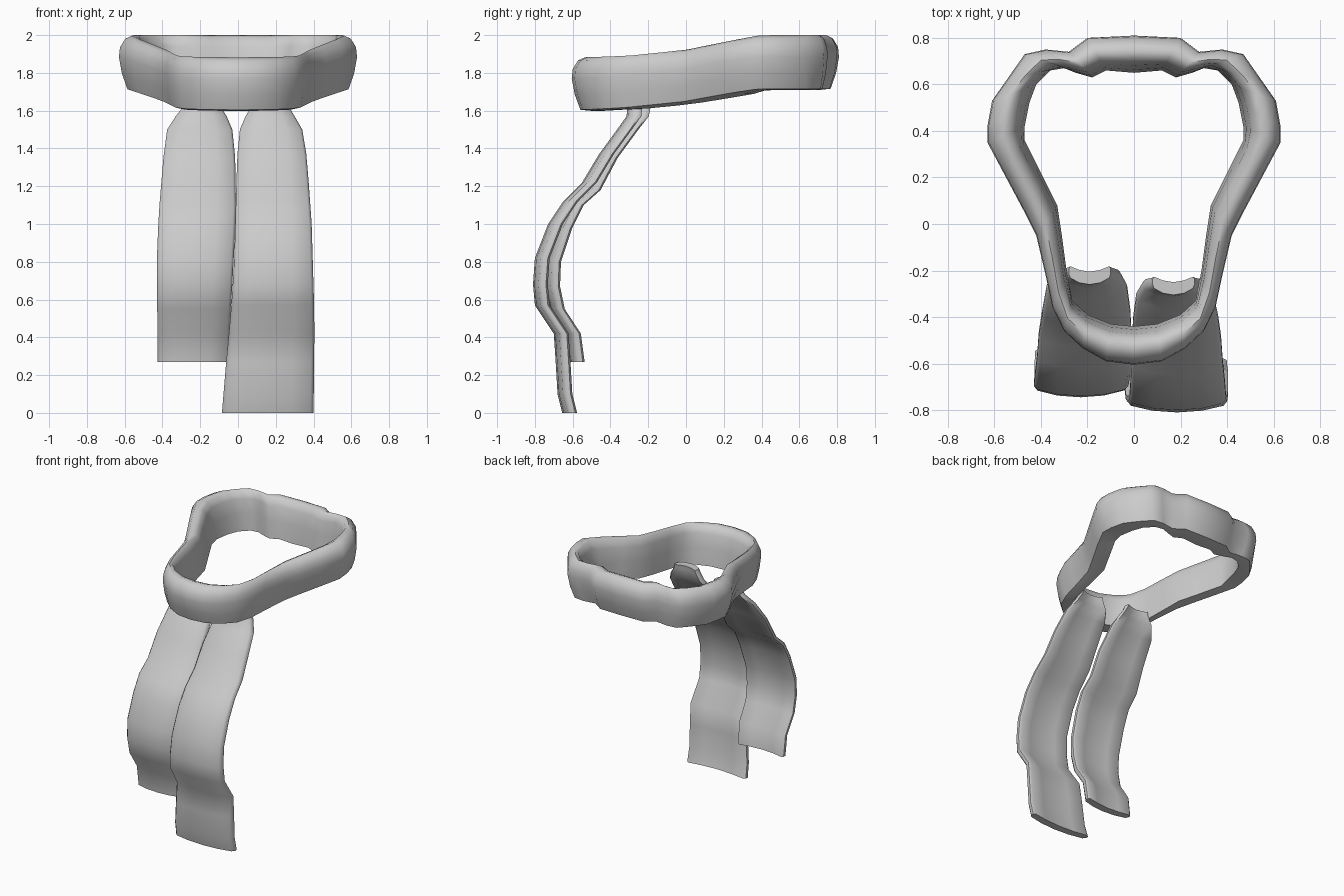
import bpy, bmesh

cube = bpy.data.objects.get("Cube")
if cube:
    bpy.data.objects.remove(cube)

GREY = (0.6, 0.6, 0.6, 1)
fabric = bpy.data.materials.new("grey_fabric")
fabric.use_nodes = True
fabric.diffuse_color = GREY
fabric.node_tree.nodes["Principled BSDF"].inputs["Base Color"].default_value = GREY


def interp(table, t):
    """Piecewise linear lookup in a list of (key, value) pairs."""
    for (a, va), (b, vb) in zip(table, table[1:]):
        if t <= b:
            return va + (vb - va) * max(0, (t - a) / (b - a))
    return table[-1][1]


def loft(name, rings, closed):
    """Skin a list of closed cross-sections, joined end to end or capped."""
    bm = bmesh.new()
    loops = [[bm.verts.new(p) for p in ring] for ring in rings]
    pairs = list(zip(loops, loops[1:]))
    if closed:
        pairs.append((loops[-1], loops[0]))
    else:
        bm.faces.new(loops[0])
        bm.faces.new(loops[-1])
    n = len(loops[0])
    for a, b in pairs:
        for i in range(n):
            j = (i + 1) % n
            bm.faces.new((a[i], a[j], b[j], b[i]))
    bmesh.ops.recalc_face_normals(bm, faces=bm.faces)
    mesh = bpy.data.meshes.new(name)
    bm.to_mesh(mesh)
    bm.free()
    mesh.materials.append(fabric)
    obj = bpy.data.objects.new(name, mesh)
    bpy.context.collection.objects.link(obj)
    bpy.ops.object.select_all(action='DESELECT')
    obj.select_set(True)
    bpy.context.view_layer.objects.active = obj
    bpy.ops.object.shade_smooth_by_angle(angle=0.9)
    return obj


# Neck band: half plan outline, front to back, as outer and inner edge
outer = [(0, -.605), (.12, -.59), (.22, -.535), (.30, -.46), (.35, -.36), (.38, -.22),
         (.42, -.05), (.47, .05), (.55, .20), (.63, .35), (.63, .42), (.61, .53),
         (.54, .63), (.47, .73), (.38, .75), (.28, .74), (.20, .80), (0, .81)]
inner = [(0, -.44), (.10, -.43), (.20, -.39), (.265, -.33), (.29, -.20), (.31, -.05),
         (.33, .08), (.39, .20), (.47, .36), (.47, .42), (.45, .52), (.42, .60),
         (.36, .66), (.30, .67), (.25, .65), (.18, .63), (.12, .66), (0, .65)]
bottom = [(-.6, 1.595), (-.3, 1.61), (0, 1.64), (.4, 1.71)]
top = [(-.6, 1.88), (-.3, 1.89), (0, 1.92), (.4, 2.0)]
# Cross-section: across from inner (0) to outer (1), and up from bottom (0) to top (1)
section = [(0, 0), (.08, .45), (.2, .8), (.36, .96), (.58, 1), (.8, .94),
           (.97, .78), (1, .6), (.9, .3), (.72, .02), (.36, 0)]


def band_section(o, i, side):
    y = (o[1] + i[1]) / 2
    lo, hi = interp(bottom, y), interp(top, y)
    return [(side * (i[0] + (o[0] - i[0]) * u), i[1] + (o[1] - i[1]) * u,
             lo + (hi - lo) * v) for u, v in section]


half = list(zip(outer, inner))
loft("neck_band", [band_section(o, i, 1) for o, i in half]
     + [band_section(o, i, -1) for o, i in half[-2:0:-1]], True)


# Hanging tails: front line (z, y) and side edges (z, x)
def tail(name, front, left_edge, right_edge, thick=.055, bow=.03):
    rings = []
    for z, y in front:
        a, b = interp(left_edge, z), interp(right_edge, z)
        mid, w = (a + b) / 2, (b - a) / 2
        face = [(-1, .3), (-.93, .05), (-.5, 0), (0, 0), (.5, 0), (.93, .05), (1, .3)]
        ring = [(mid + w * u, y + bow * u * u + thick * d, z) for u, d in face]
        ring += [(mid + w * u, y + bow * u * u + thick * (1 - d), z)
                 for u, d in reversed(face)]
        rings.append(ring)
    return loft(name, rings, False)


tail("left_long_tail",
     [(0, -.655), (.1, -.68), (.27, -.69), (.42, -.70), (.57, -.80), (.68, -.81),
      (.82, -.80), (1, -.73), (1.12, -.65), (1.22, -.55), (1.37, -.46),
      (1.5, -.365), (1.57, -.315), (1.62, -.31), (1.65, -.305)],
     [(0, -.085), (.3, -.06), (.5, -.04), (.8, -.02), (1.35, -.005), (1.5, .01),
      (1.57, .04), (1.62, .07), (1.65, .08)],
     [(0, .40), (.5, .405), (1, .39), (1.35, .365), (1.5, .34), (1.57, .30),
      (1.62, .27), (1.65, .26)])
tail("right_short_tail",
     [(.27, -.615), (.42, -.635), (.55, -.72), (.67, -.745), (.8, -.74), (.98, -.68),
      (1.1, -.62), (1.18, -.53), (1.35, -.44), (1.5, -.33), (1.57, -.275),
      (1.62, -.265), (1.65, -.26)],
     [(.27, -.425), (.8, -.43), (1.05, -.42), (1.35, -.395), (1.5, -.375),
      (1.57, -.33), (1.62, -.29), (1.65, -.28)],
     [(.27, -.05), (.5, -.04), (1.05, -.01), (1.35, -.015), (1.5, -.03),
      (1.57, -.06), (1.62, -.09), (1.65, -.10)])
